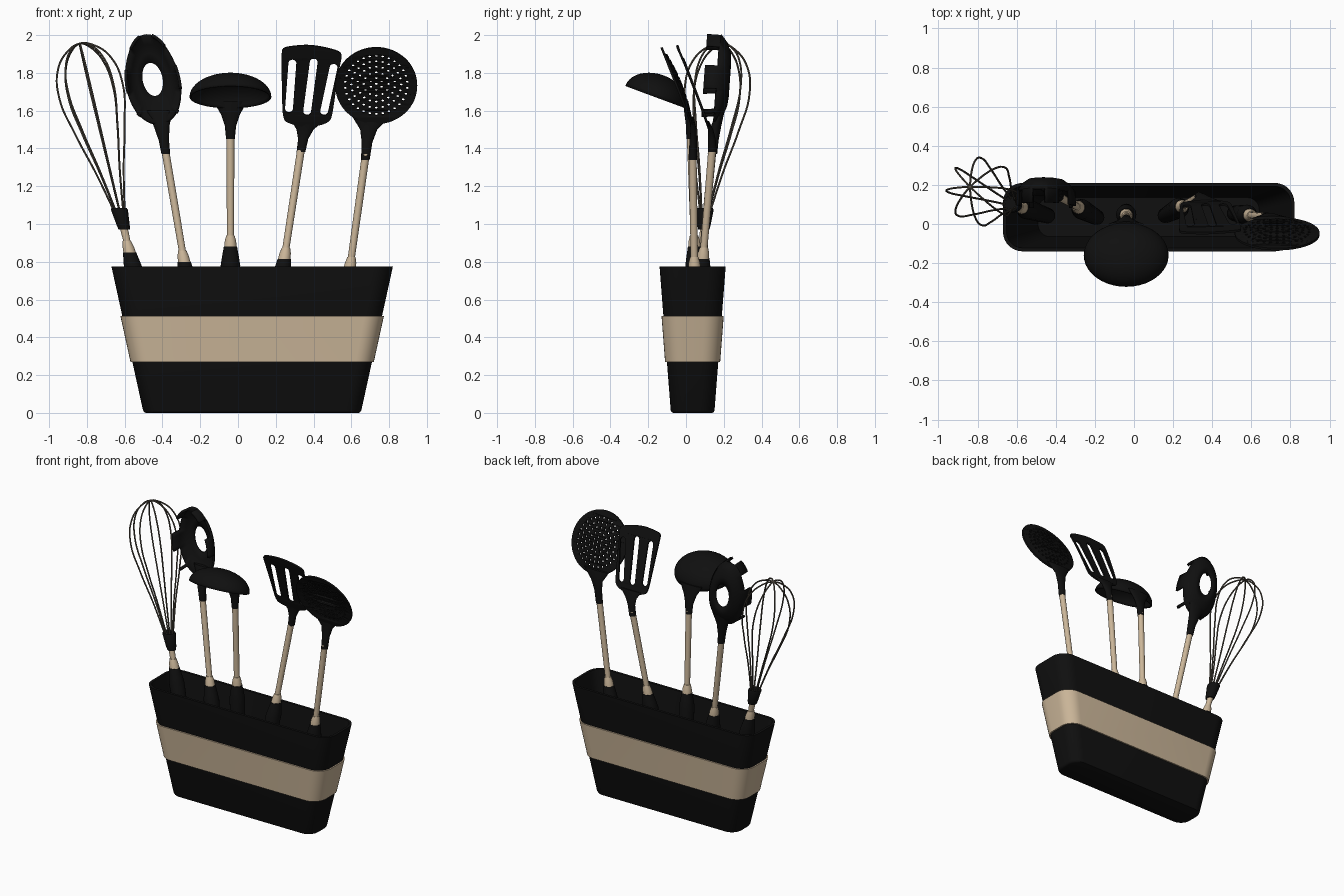
import bpy, bmesh, math
from math import sin, cos, pi, tau, radians
from mathutils import Vector, Matrix

cube = bpy.data.objects.get("Cube")
if cube:
    bpy.data.objects.remove(cube, do_unlink=True)


def material(name, rgb):
    m = bpy.data.materials.new(name)
    m.use_nodes = True
    m.diffuse_color = (*rgb, 1)
    m.node_tree.nodes["Principled BSDF"].inputs["Base Color"].default_value = (*rgb, 1)
    return m


BLACK = material("matte black", (0.005, 0.005, 0.005))
TAN = material("warm beige", (0.6, 0.47, 0.32))
WIRE = material("dark wire", (0.1, 0.085, 0.065))
parts = []


def add(name, bm, mat):
    bmesh.ops.recalc_face_normals(bm, faces=bm.faces)
    me = bpy.data.meshes.new(name)
    bm.to_mesh(me)
    bm.free()
    me.materials.append(mat)
    ob = bpy.data.objects.new(name, me)
    bpy.context.collection.objects.link(ob)
    parts.append(ob)
    return ob


def skin(name, rings, mat, closed=False):
    """Join equal rings of points; cap the ends, or close into a tube."""
    bm = bmesh.new()
    vs = [[bm.verts.new(p) for p in ring] for ring in rings]
    n = len(vs[0])
    pairs = list(zip(vs, vs[1:])) + ([(vs[-1], vs[0])] if closed else [])
    for a, b in pairs:
        for i in range(n):
            j = (i + 1) % n
            bm.faces.new((a[i], a[j], b[j], b[i]))
    if not closed:
        bm.faces.new(vs[0])
        bm.faces.new(vs[-1])
    return add(name, bm, mat)


def loft(name, sections, mat, n=20):
    """Skin horizontal ellipses given as (x, y, z, rx, ry)."""
    skin(name, [[(x + rx * cos(tau * i / n), y + ry * sin(tau * i / n), z)
                 for i in range(n)] for x, y, z, rx, ry in sections], mat)


def along(name, a, b, profile, mat):
    """Round section along the line a-b; profile holds (height, radius)."""
    a, b = Vector(a), Vector(b)
    secs = []
    for z, r in profile:
        p = a.lerp(b, (z - a.z) / (b.z - a.z))
        secs.append((p.x, p.y, z, r, r))
    loft(name, secs, mat)


def box_ring(z, out):
    """Rounded rectangle of the tapering holder at a height."""
    k = z / 0.775
    hx, hy, r = 0.575 + 0.17 * k + out, 0.115 + 0.06 * k + out, 0.08 + 0.02 * k + out
    pts = []
    for q, (sx, sy) in enumerate(((1, 1), (-1, 1), (-1, -1), (1, -1))):
        for i in range(9):
            a = (q + i / 8) * pi / 2
            pts.append((0.075 + sx * (hx - r) + r * cos(a),
                        0.035 + sy * (hy - r) + r * sin(a), z))
    return pts


# Holder: hollow tapered bin with a raised band
skin("holder", [box_ring(z, o) for z, o in
                ((0, -0.012), (0.004, -0.004), (0.014, 0), (0.775, 0),
                 (0.775, -0.018), (0.04, -0.018))], BLACK)
skin("holder_band", [box_ring(z, o) for z, o in
                     ((0.27, -0.004), (0.27, 0.01), (0.512, 0.01), (0.512, -0.004))],
     TAN, closed=True)


# Handles: black grip, flared ferrule and slim shaft
def handle(name, low, top, shaft=True):
    z = low[2]
    along(name + "_grip", low, top, ((z - 0.6, 0.025), (z - 0.55, 0.04), (z - 0.1, 0.052),
                                     (z - 0.05, 0.044), (z, 0.035)), BLACK)
    along(name + "_ferrule", low, top, ((z, 0.033), (z + 0.03, 0.03), (z + 0.06, 0.022)), TAN)
    along(name + "_shaft", low, top, ((z + 0.05, 0.019), (top[2], 0.021)), TAN)


handle("whisk", (-0.574, 0.085, 0.85), (-0.605, 0.095, 0.98))
handle("server", (-0.285, 0.085, 0.8), (-0.385, 0.14, 1.39))
handle("ladle", (-0.04, 0.045, 0.88), (-0.04, 0.025, 1.47))
handle("spatula", (0.245, 0.09, 0.815), (0.336, 0.14, 1.41))
handle("skimmer", (0.592, 0.045, 0.765), (0.677, 0.035, 1.37))

# Necks that flare into the heads
loft("server_neck", [(-0.382, 0.14, 1.37, 0.023, 0.025), (-0.392, 0.145, 1.44, 0.027, 0.027),
                     (-0.405, 0.16, 1.52, 0.042, 0.027), (-0.415, 0.185, 1.6, 0.07, 0.02)], BLACK)
loft("ladle_neck", [(-0.04, 0.025, 1.45, 0.023, 0.023), (-0.04, 0.02, 1.52, 0.03, 0.02),
                    (-0.04, 0.01, 1.58, 0.05, 0.018), (-0.04, -0.002, 1.65, 0.09, 0.014)], BLACK)
loft("spatula_neck", [(0.333, 0.14, 1.38, 0.023, 0.023), (0.345, 0.137, 1.45, 0.027, 0.02),
                      (0.355, 0.13, 1.5, 0.045, 0.014), (0.368, 0.112, 1.545, 0.085, 0.01)], BLACK)
loft("skimmer_neck", [(0.674, 0.036, 1.34, 0.023, 0.023), (0.683, 0.038, 1.43, 0.028, 0.02),
                      (0.692, 0.04, 1.5, 0.045, 0.016), (0.704, 0.028, 1.57, 0.1, 0.012)], BLACK)


def curve_mesh(name, paths, mat, cyclic, kind="POLY", **settings):
    """Turn point paths into a mesh through a curve object."""
    cu = bpy.data.curves.new(name + "_path", "CURVE")
    for key, value in settings.items():
        setattr(cu, key, value)
    for path in paths:
        sp = cu.splines.new(kind)
        if kind == "BEZIER":
            sp.bezier_points.add(len(path) - 1)
            for bp, p in zip(sp.bezier_points, path):
                bp.co = p
                bp.handle_left_type = bp.handle_right_type = "AUTO"
        else:
            sp.points.add(len(path) - 1)
            for sp_p, p in zip(sp.points, path):
                sp_p.co = (p[0], p[1], 0, 1)
        sp.use_cyclic_u = cyclic
    tmp = bpy.data.objects.new(name + "_path", cu)
    bpy.context.collection.objects.link(tmp)
    bpy.context.view_layer.update()
    me = tmp.evaluated_get(bpy.context.evaluated_depsgraph_get()).to_mesh()
    bm = bmesh.new()
    bm.from_mesh(me)
    bpy.data.objects.remove(tmp, do_unlink=True)
    bmesh.ops.remove_doubles(bm, verts=bm.verts, dist=0.0001)
    return add(name, bm, mat)


# Whisk: black collar and four crossing wire loops
base, tip = Vector((-0.625, 0.1, 1.06)), Vector((-0.838, 0.19, 1.955))
along("whisk_collar", (-0.602, 0.094, 0.97), (-0.63, 0.102, 1.085),
      ((0.97, 0.03), (0.99, 0.034), (1.075, 0.045), (1.085, 0.04)), BLACK)
axis = (tip - base).normalized()
side = (Vector((1, 0, 0)) - axis * axis.x).normalized()
depth = axis.cross(side)
half = [(0, 0.025), (0.25, 0.075), (0.5, 0.135), (0.72, 0.172), (0.88, 0.145), (0.97, 0.075)]
whole = half + [(1, 0)] + [(t, -r) for t, r in reversed(half)]
loops = [[base.lerp(tip, t) + (side * cos(a) + depth * sin(a)) * r for t, r in whole]
         for a in (0, pi / 4, pi / 2, 3 * pi / 4)]
curve_mesh("whisk_wires", loops, WIRE, False, "BEZIER", dimensions="3D",
           bevel_depth=0.0052, bevel_resolution=2, resolution_u=8)

# Pasta server: dished ring with an oval hole and teeth on the rim
bm = bmesh.new()
N = 60
rows = []
for s, dy in ((0, 0), (0.35, -0.005), (0.7, -0.025), (1, -0.06), (1.03, -0.13)):
    row = []
    for i in range(N):
        a = tau * i / N
        u = (0.055 + 0.083 * s) * cos(a)
        v = (0.088 + 0.147 * s) * sin(a)
        u *= 1 - 0.12 * s * sin(a)
        row.append(bm.verts.new((-0.452 + u - 0.13 * v, 0.225 + dy + 0.07 * v, 1.765 + v)))
    rows.append(row)
for k in range(4):
    for i in range(N):
        if k == 3 and (i % 10 in (3, 4, 5, 6, 7) or 38 < i < 52):
            continue
        j = (i + 1) % N
        bm.faces.new((rows[k][i], rows[k][j], rows[k + 1][j], rows[k + 1][i]))
bmesh.ops.delete(bm, geom=[v for v in bm.verts if not v.link_faces], context="VERTS")
server = add("server_head", bm, BLACK)

# Ladle: tilted half dome, open underneath
bm = bmesh.new()
bmesh.ops.create_uvsphere(bm, u_segments=40, v_segments=20, radius=1)
bmesh.ops.delete(bm, geom=[v for v in bm.verts if v.co.z < -0.01], context="VERTS")
bm.transform(Matrix.Translation((-0.04, -0.16, 1.672)) @ Matrix.Rotation(radians(-20.3), 4, "X")
             @ Matrix.Diagonal((0.217, 0.172, 0.122, 1)))
ladle = add("ladle_bowl", bm, BLACK)
for ob, thick in ((server, 0.016), (ladle, 0.01)):
    mod = ob.modifiers.new("thickness", "SOLIDIFY")
    mod.thickness = thick
    mod.offset = -1 if ob == ladle else 0


def oval(c, r, n):
    return [(c[0] + r * cos(tau * i / n), c[1] + r * sin(tau * i / n)) for i in range(n)]


def slot(a, b, r):
    """Round-ended slot from a to b."""
    d = math.atan2(b[1] - a[1], b[0] - a[0])
    return [(c[0] + r * cos(d + s + pi * i / 8), c[1] + r * sin(d + s + pi * i / 8))
            for c, s in ((a, pi / 2), (b, -pi / 2)) for i in range(9)]


def soften(pts):
    """Cut the corners of an outline."""
    for _ in range(3):
        pts = [tuple(p[k] * w + q[k] * (1 - w) for k in (0, 1))
               for p, q in zip(pts, pts[1:] + pts[:1]) for w in (0.75, 0.25)]
    return pts


def flat_head(name, paths, centre, lean, dish, size):
    """Pierced plate, slightly dished, leaning forward."""
    ob = curve_mesh(name, paths, BLACK, True, dimensions="2D", fill_mode="BOTH", extrude=0.006)
    for v in ob.data.vertices:
        v.co.z -= dish * (1 - (v.co.x ** 2 + v.co.y ** 2) / size ** 2)
    ob.data.transform(Matrix.Translation(centre) @ Matrix.Rotation(radians(90 + lean), 4, "X"))


# Slotted spatula
outline = [(-0.16, 0.18), (-0.155, 0.215), (-0.12, 0.225), (-0.02, 0.235), (0.07, 0.22), (0.14, 0.2),
           (0.162, 0.18), (0.15, 0.12), (0.125, -0.05), (0.108, -0.17), (0.095, -0.2), (0.04, -0.225),
           (-0.05, -0.23), (-0.12, -0.21), (-0.15, -0.19), (-0.157, -0.1)]
slots = [slot((-0.12, -0.13), (-0.102, 0.13), 0.021), slot((-0.024, -0.145), (0.011, 0.135), 0.021),
         slot((0.066, -0.145), (0.116, 0.105), 0.021)]
flat_head("spatula_blade", [soften(outline)] + slots, (0.39, 0.035, 1.73), 21, 0.008, 0.25)

# Round skimmer with rings of small holes
holes = [oval((0, 0), 0.008, 8)]
for ring in range(1, 6):
    count = 6 * ring
    for i in range(count):
        a = tau * (i + 0.5 * (ring % 2)) / count
        holes.append(oval((0.033 * ring * cos(a), 0.033 * ring * sin(a)), 0.0075, 8))
flat_head("skimmer_disc", [oval((0, 0), 0.217, 64)] + holes, (0.732, -0.05, 1.733), 21.5, 0.025, 0.217)

# Smooth shading with crisp edges
bpy.ops.object.select_all(action="DESELECT")
for ob in parts:
    ob.select_set(True)
bpy.context.view_layer.objects.active = parts[0]
bpy.ops.object.shade_smooth_by_angle(angle=radians(35))
